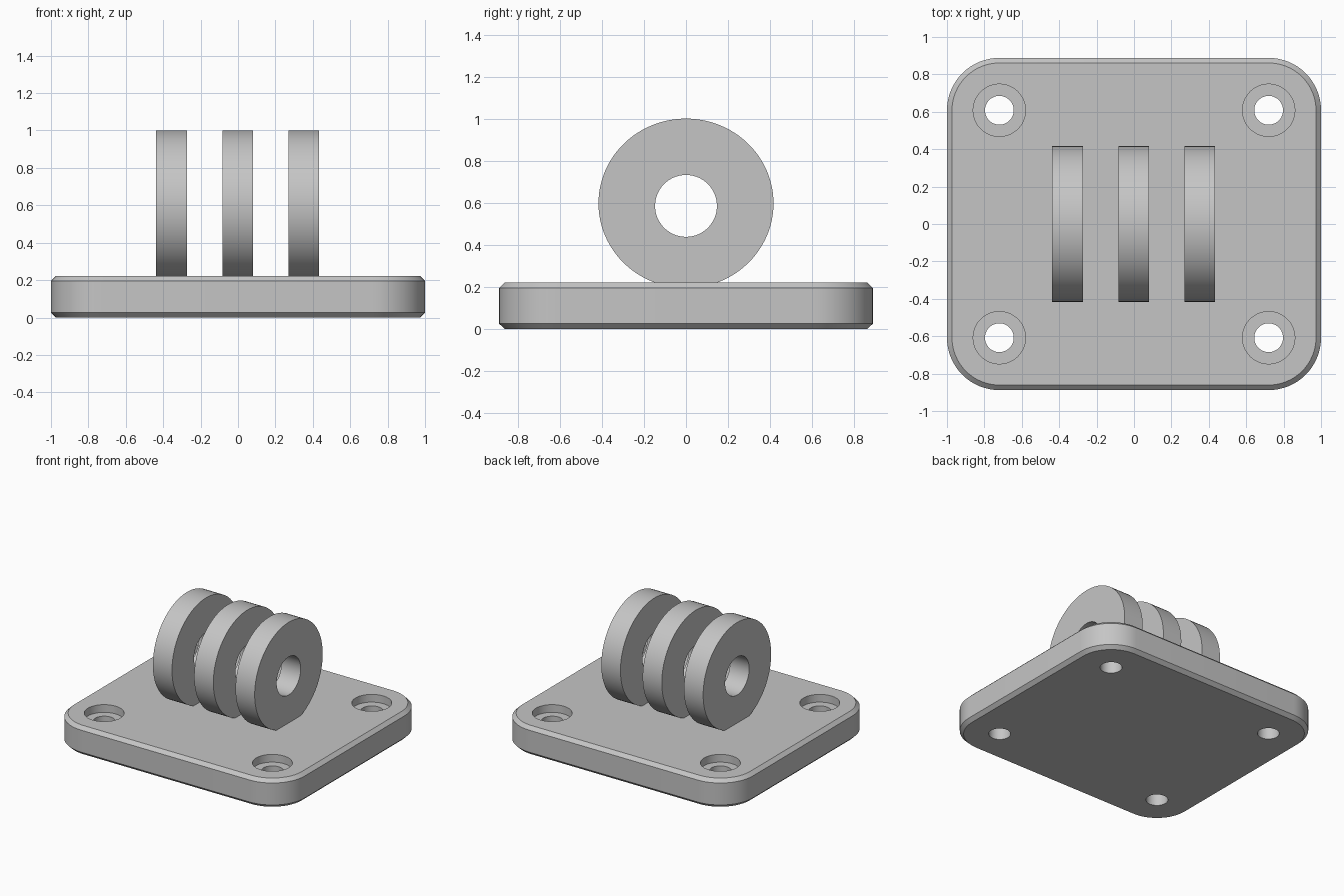
import bpy, bmesh, math

if "Cube" in bpy.data.objects:
    bpy.data.objects.remove(bpy.data.objects["Cube"])

grey = bpy.data.materials.new("light grey")
grey.diffuse_color = (0.56, 0.56, 0.56, 1)
grey.use_nodes = True
grey.node_tree.nodes["Principled BSDF"].inputs["Base Color"].default_value = grey.diffuse_color


def make_object(name, bm):
    bmesh.ops.recalc_face_normals(bm, faces=bm.faces[:])
    me = bpy.data.meshes.new(name)
    bm.to_mesh(me)
    bm.free()
    me.materials.append(grey)
    ob = bpy.data.objects.new(name, me)
    bpy.context.collection.objects.link(ob)
    return ob


def activate(ob):
    bpy.ops.object.select_all(action='DESELECT')
    ob.select_set(True)
    bpy.context.view_layer.objects.active = ob


def smooth(ob):
    activate(ob)
    bpy.ops.object.shade_smooth_by_angle(angle=math.radians(30))


def bridge(bm, a, b):
    n = len(a)
    for i in range(n):
        j = (i + 1) % n
        bm.faces.new((a[i], a[j], b[j], b[i]))


TOP, CX, CY = 0.222, 0.72, 0.608   # plate top and corner centres


# Base plate: rounded rectangle with chamfered top and bottom rims
def plate_loop(bm, z, r, steps=16):
    pts = []
    for q, (sx, sy) in enumerate(((1, 1), (-1, 1), (-1, -1), (1, -1))):
        for i in range(steps + 1):
            a = math.pi / 2 * (q + i / steps)
            pts.append(bm.verts.new((sx * CX + r * math.cos(a), sy * CY + r * math.sin(a), z)))
    return pts


bm = bmesh.new()
levels = ((0, 0.253), (0.026, 0.28), (TOP - 0.026, 0.28), (TOP, 0.253))
loops = [plate_loop(bm, z, r) for z, r in levels]
for lo, hi in zip(loops, loops[1:]):
    bridge(bm, lo, hi)
bm.faces.new(loops[0])
bm.faces.new(loops[-1])
plate = make_object("base_plate", bm)


# Counterbored screw holes: one stepped cutter per corner
def revolve_cutter(name, x, y, profile, n=48):
    bm = bmesh.new()
    rings = [[bm.verts.new((x + r * math.cos(2 * math.pi * i / n),
                            y + r * math.sin(2 * math.pi * i / n), z)) for i in range(n)]
             for r, z in profile]
    for a, b in zip(rings, rings[1:]):
        bridge(bm, a, b)
    bm.faces.new(rings[0])
    bm.faces.new(rings[-1])
    return make_object(name, bm)


floor_z = TOP - 0.06
screw_profile = ((0.077, -0.1), (0.077, floor_z), (0.14, floor_z), (0.14, 0.4))
for sx in (-1, 1):
    for sy in (-1, 1):
        cutter = revolve_cutter("screw_hole_cutter", sx * CX, sy * CY, screw_profile)
        mod = plate.modifiers.new("screw_hole", 'BOOLEAN')
        mod.operation = 'DIFFERENCE'
        mod.solver = 'EXACT'
        mod.object = cutter
        activate(plate)
        bpy.ops.object.modifier_apply(modifier=mod.name)
        bpy.data.objects.remove(cutter, do_unlink=True)
smooth(plate)


# Hinge lugs: three upright rings, flattened where they meet the plate
def ring_loop(bm, x, ry, rz, cz, n=96):
    return [bm.verts.new((x, ry * math.cos(2 * math.pi * i / n),
                          max(cz + rz * math.sin(2 * math.pi * i / n), TOP - 0.005)))
            for i in range(n)]


def lug(name, x, half=0.082):
    bm = bmesh.new()
    loops = []
    for s in (-1, 1):
        loops.append((ring_loop(bm, x + s * half, 0.416, 0.403, 0.598),
                      ring_loop(bm, x + s * half, 0.147, 0.147, 0.586)))
    (o1, i1), (o2, i2) = loops
    for a, b in ((o1, o2), (o2, i2), (i2, i1), (i1, o1)):
        bridge(bm, a, b)
    smooth(make_object(name, bm))


for name, x in (("left_lug", -0.356), ("middle_lug", -0.002), ("right_lug", 0.352)):
    lug(name, x)
